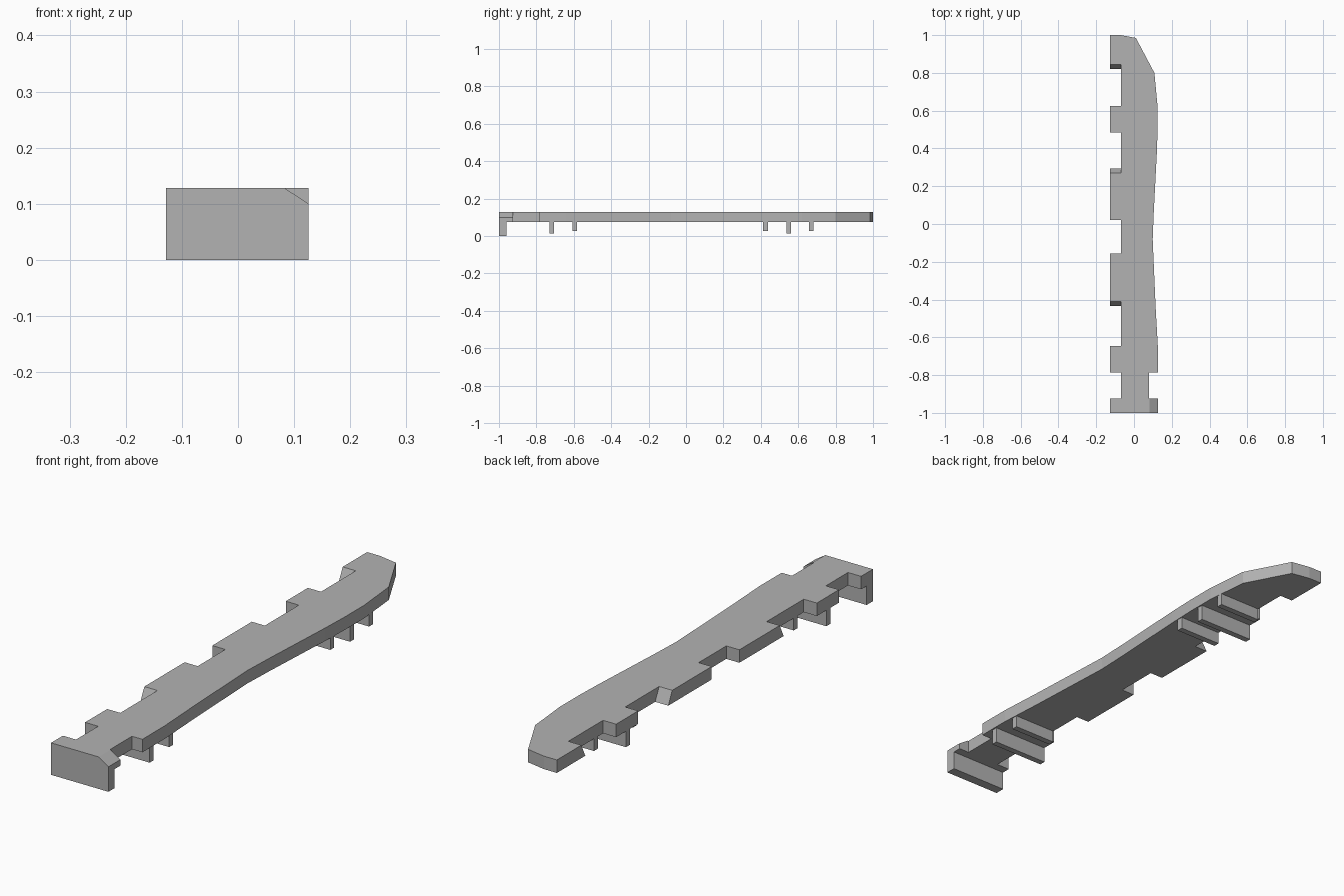
import bpy, bmesh
from mathutils import Vector

cube = bpy.data.objects.get("Cube")
if cube:
    bpy.data.objects.remove(cube)

TOP, UNDER = 0.128, 0.076      # plate top and underside
LEFT, ROOT, RIGHT = -0.128, -0.07, 0.126   # tooth tips, tooth roots, far edge

grey = bpy.data.materials.new("plain_grey")
grey.use_nodes = True
colour = (0.45, 0.45, 0.45, 1)
grey.diffuse_color = colour
grey.node_tree.nodes["Principled BSDF"].inputs["Base Color"].default_value = colour


def finish(name, bm):
    bmesh.ops.recalc_face_normals(bm, faces=bm.faces)
    mesh = bpy.data.meshes.new(name)
    bm.to_mesh(mesh)
    bm.free()
    mesh.materials.append(grey)
    obj = bpy.data.objects.new(name, mesh)
    bpy.context.collection.objects.link(obj)
    return obj


def prism(points, offset):
    """Extrude a closed outline along an offset; returns mesh and far verts."""
    bm = bmesh.new()
    face = bm.faces.new([bm.verts.new(p) for p in points])
    grown = bmesh.ops.extrude_face_region(bm, geom=[face], use_keep_orig=True)
    far = [v for v in grown["geom"] if isinstance(v, bmesh.types.BMVert)]
    bmesh.ops.translate(bm, verts=far, vec=Vector(offset))
    return bm, far


def box(name, x0, x1, y0, y1, z0, z1):
    bm, _ = prism([(x0, y0, z0), (x1, y0, z0), (x1, y1, z0), (x0, y1, z0)],
                  (0, 0, z1 - z0))
    return finish(name, bm)


# Plate: gently curved long edge, rounded tip, toothed opposite edge
curve = [(0.08, -0.925), (0.08, -0.785), (RIGHT, -0.785), (RIGHT, -0.645),
         (0.115, -0.45), (0.104, -0.2), (0.099, -0.08), (0.104, 0.05),
         (0.121, 0.38), (0.125, 0.5), (0.125, 0.62), (0.108, 0.8),
         (0.01, 0.985), (-0.07, 1.0), (LEFT, 1.0)]
# Tooth spans from tip to front, starting with the open lower end of the tip tooth
teeth = [(0.625, 0.485), (0.27, 0.02), (-0.155, -0.41), (-0.645, -0.785)]
outline = curve + [(LEFT, 0.845), (ROOT, 0.845)]
for back, front in teeth:
    outline += [(ROOT, back), (LEFT, back), (LEFT, front), (ROOT, front)]
outline.append((ROOT, -0.925))

bm, lower = prism([(x, y, TOP) for x, y in outline], (0, 0, UNDER - TOP))
# Slanted tooth ends: the lower edge reaches further out
slants = {0.845: -0.025, 0.27: 0.025, -0.41: -0.025}
for v in lower:
    for y, shift in slants.items():
        if v.co.x < ROOT + 0.001 and abs(v.co.y - y) < 0.001:
            v.co.y += shift
            break
finish("toothed_plate", bm)

# End cap: L-shaped section with one chamfered upper corner
section = [(-1, 0), (-0.96, 0), (-0.96, UNDER), (-0.925, UNDER),
           (-0.925, TOP), (-1, TOP)]
bm, _ = prism([(LEFT, y, z) for y, z in section], (RIGHT - LEFT, 0, 0))
cut = bmesh.ops.bisect_plane(
    bm, geom=bm.verts[:] + bm.edges[:] + bm.faces[:],
    plane_co=(0.083, 0, TOP), plane_no=(0.028, 0, 0.043), clear_outer=True)
bmesh.ops.holes_fill(bm, edges=[e for e in bm.edges if e.is_boundary])
finish("end_cap", bm)

# Cross ribs on the underside: the deep ones run out under a tooth
ribs = [(-0.718, LEFT, 0.012), (-0.594, ROOT, 0.027), (0.425, ROOT, 0.027),
        (0.55, LEFT, 0.012), (0.67, ROOT, 0.027)]
for i, (y, start, depth) in enumerate(ribs, 1):
    box(f"cross_rib_{i}", start, 0.12, y - 0.0125, y + 0.0125, depth, UNDER)
